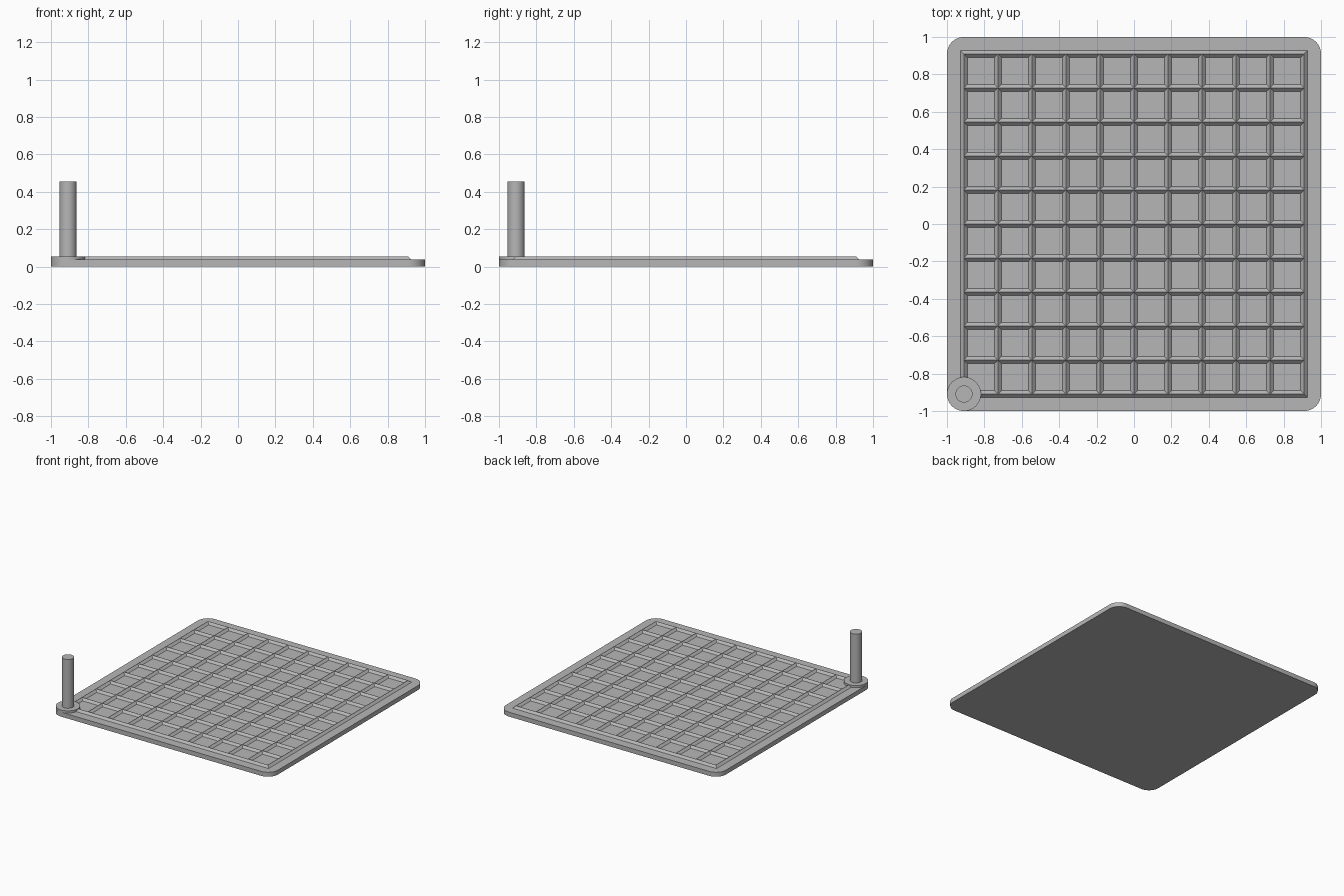
import bpy, bmesh, math
from mathutils import Vector

if "Cube" in bpy.data.objects:
    bpy.data.objects.remove(bpy.data.objects["Cube"], do_unlink=True)

PLATE = 0.0364      # plate thickness
RIDGE = 0.0182      # ridge height and half width
EDGE = 0.909        # centre line of the outer ridge
CORNER = 0.0909     # plate corner radius
CELLS = 10
SINK = 0.008        # how far ridges run into the plate

grey = bpy.data.materials.new("plain grey")
grey.use_nodes = True
colour = (0.47, 0.47, 0.47, 1)
grey.diffuse_color = colour
grey.node_tree.nodes["Principled BSDF"].inputs["Base Color"].default_value = colour


def finish(name, bm, smooth=False):
    bmesh.ops.recalc_face_normals(bm, faces=bm.faces)
    mesh = bpy.data.meshes.new(name)
    bm.to_mesh(mesh)
    bm.free()
    mesh.materials.append(grey)
    obj = bpy.data.objects.new(name, mesh)
    bpy.context.collection.objects.link(obj)
    if smooth:
        bpy.ops.object.select_all(action='DESELECT')
        obj.select_set(True)
        bpy.context.view_layer.objects.active = obj
        bpy.ops.object.shade_smooth_by_angle(angle=math.radians(30))
    return obj


def prism(bm, points, direction):
    """Extrude a closed outline along a direction."""
    face = bm.faces.new([bm.verts.new(p) for p in points])
    new = bmesh.ops.extrude_face_region(bm, geom=[face])["geom"]
    verts = [v for v in new if isinstance(v, bmesh.types.BMVert)]
    bmesh.ops.translate(bm, verts=verts, vec=Vector(direction))


def cylinder(name, radius, bottom, top):
    bm = bmesh.new()
    ring = [math.tau * i / 64 for i in range(64)]
    prism(bm, [(radius * math.cos(a) - EDGE, radius * math.sin(a) - EDGE, bottom)
               for a in ring], (0, 0, top - bottom))
    return finish(name, bm, smooth=True)


# Base plate with rounded corners
bm = bmesh.new()
outline = []
for quarter, (sx, sy) in enumerate([(1, 1), (-1, 1), (-1, -1), (1, -1)]):
    for step in range(17):
        a = math.pi / 2 * (quarter + step / 16)
        outline.append((sx * (1 - CORNER) + CORNER * math.cos(a),
                        sy * (1 - CORNER) + CORNER * math.sin(a), 0))
prism(bm, outline, (0, 0, PLATE))
finish("base_plate", bm, smooth=True)

# Mitred triangular ridge around the grid
foot = RIDGE + SINK
bm = bmesh.new()
loops = []
for half, z in [(EDGE + foot, PLATE - SINK), (EDGE, PLATE + RIDGE), (EDGE - foot, PLATE - SINK)]:
    loops.append([bm.verts.new((sx * half, sy * half, z))
                  for sx, sy in [(-1, -1), (1, -1), (1, 1), (-1, 1)]])
for i in range(3):
    a, b = loops[i], loops[(i + 1) % 3]
    for j in range(4):
        k = (j + 1) % 4
        bm.faces.new((a[j], a[k], b[k], b[j]))
finish("border_ridge", bm)

# Crossing triangular ridges that divide the cells
for name, along_x in [("cross_ridges", True), ("lengthwise_ridges", False)]:
    bm = bmesh.new()
    for i in range(1, CELLS):
        c = -EDGE + 2 * EDGE * i / CELLS
        profile = [(c - foot, PLATE - SINK), (c + foot, PLATE - SINK), (c, PLATE + RIDGE)]
        if along_x:
            prism(bm, [(-EDGE, p, z) for p, z in profile], (2 * EDGE, 0, 0))
        else:
            prism(bm, [(p, -EDGE, z) for p, z in profile], (0, 2 * EDGE, 0))
    finish(name, bm)

# Upright post on a round foot at the front right corner
cylinder("post_foot", CORNER, PLATE, PLATE + RIDGE)
cylinder("post", CORNER / 2, PLATE + RIDGE, 0.4555)
